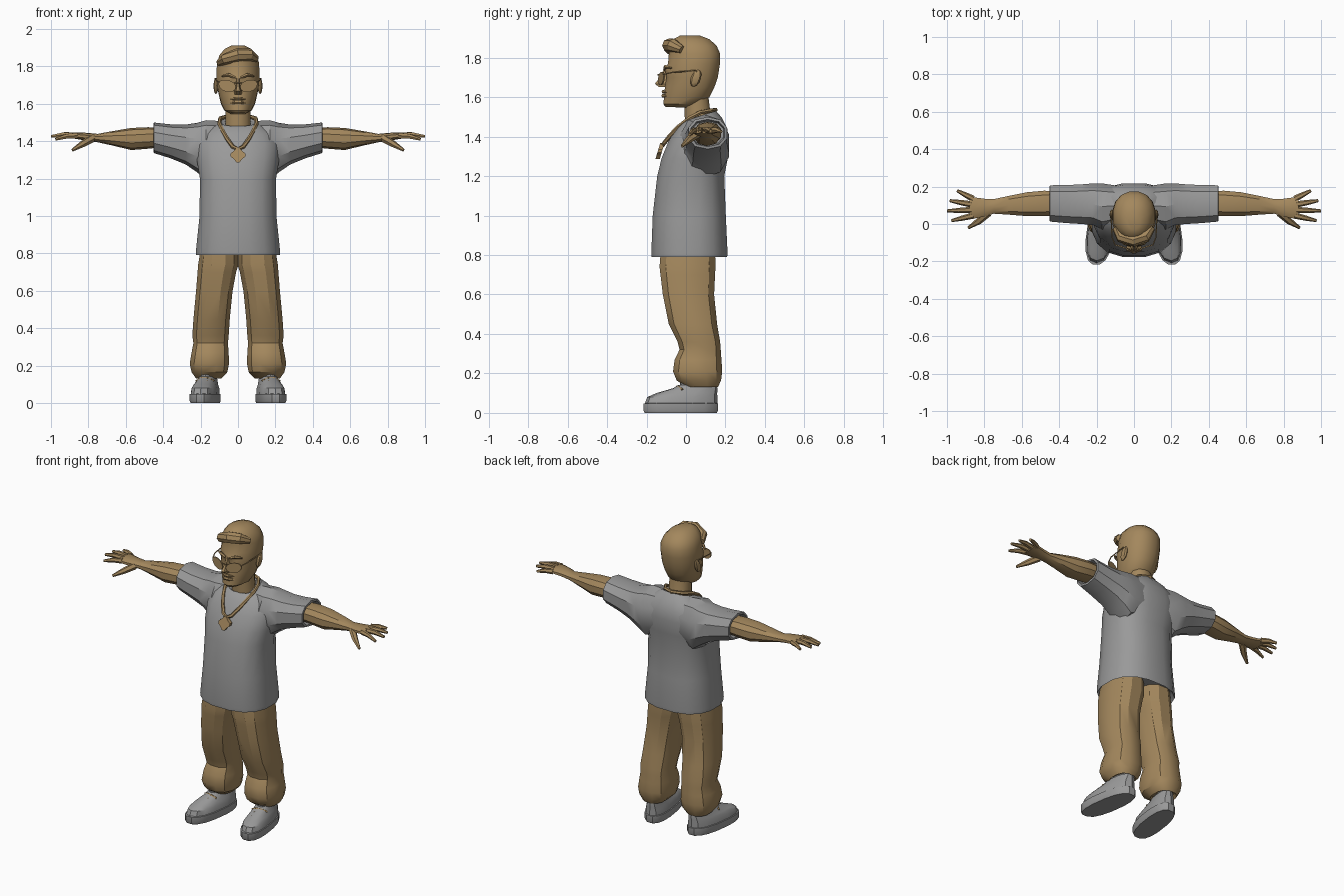
import bpy, bmesh, math
from mathutils import Vector


def material(name, rgb):
    m = bpy.data.materials.new(name)
    m.diffuse_color = (*rgb, 1)
    return m


TAN = material("warm tan", (0.37, 0.245, 0.11))
GREY = material("mid grey", (0.32, 0.32, 0.32))


def finish(name, bm, mat, mirror=False, angle=32):
    bmesh.ops.recalc_face_normals(bm, faces=bm.faces[:])
    me = bpy.data.meshes.new(name)
    bm.to_mesh(me)
    bm.free()
    ob = bpy.data.objects.new(name, me)
    bpy.context.collection.objects.link(ob)
    me.materials.append(mat)
    bpy.ops.object.select_all(action='DESELECT')
    ob.select_set(True)
    bpy.context.view_layer.objects.active = ob
    bpy.ops.object.shade_smooth_by_angle(angle=math.radians(angle))
    if mirror:
        ob.modifiers.new("mirror", 'MIRROR').use_mirror_merge = False
    return ob


def skin(bm, rings, closed=False):
    """Bridge rings of points; cap the ends unless the path is closed."""
    vs = [[bm.verts.new(p) for p in r] for r in rings]
    n = len(vs[0])
    pairs = list(zip(vs, vs[1:])) + ([(vs[-1], vs[0])] if closed else [])
    for a, b in pairs:
        for i in range(n):
            j = (i + 1) % n
            bm.faces.new((a[i], a[j], b[j], b[i]))
    if not closed:
        bm.faces.new(vs[0])
        bm.faces.new(vs[-1])


def loft(name, rows, mat, axis='z', n=14, e=2.5, mirror=False, warp=None):
    """rows: position along axis, then low/high bounds of each cross axis, optional tilt."""
    rings = []
    for pos, a0, a1, b0, b1, *tilt in rows:
        ring = []
        for i in range(n):
            t = 2 * math.pi * (i + 0.5) / n
            c, s = math.cos(t), math.sin(t)
            fit = math.cos(math.pi / n) if n < 12 else 0.99
            a = (a0 + a1) / 2 + (a1 - a0) / 2 * math.copysign(abs(c / fit) ** (2 / e), c)
            db = (b1 - b0) / 2 * math.copysign(abs(s / fit) ** (2 / e), s)
            b = (b0 + b1) / 2 + db
            q = pos + (tilt[0] * db if tilt else 0)
            p = Vector((a, b, q) if axis == 'z' else (q, a, b))
            ring.append(warp(p) if warp else p)
        rings.append(ring)
    bm = bmesh.new()
    skin(bm, rings)
    return finish(name, bm, mat, mirror)


def tube(bm, pts, radii, n=6, closed=False):
    pts = [Vector(p) for p in pts]
    rings = []
    for k, p in enumerate(pts):
        a = pts[k - 1] if (k or closed) else p
        b = pts[(k + 1) % len(pts)] if (k < len(pts) - 1 or closed) else p
        d = (b - a).normalized()
        u = d.cross(Vector((0, 0, 1)) if abs(d.z) < 0.9 else Vector((0, 1, 0))).normalized()
        w = d.cross(u)
        rings.append([p + radii[k] * (math.cos(2 * math.pi * i / n) * u + math.sin(2 * math.pi * i / n) * w)
                      for i in range(n)])
    skin(bm, rings, closed)


def plate(bm, outline, depth):
    """Extrude a front-facing outline backwards along y."""
    skin(bm, [outline, [p + Vector((0, depth, 0)) for p in outline]])


# shirt body, hem tucked up inside
loft("shirt_body", [
    (0.83, -.20, .20, -.15, .185), (0.79, -.225, .225, -.175, .21), (0.81, -.227, .227, -.177, .212),
    (1.0, -.207, .207, -.17, .203), (1.2, -.205, .205, -.147, .195), (1.29, -.22, .22, -.125, .213),
    (1.38, -.225, .225, -.088, .218), (1.44, -.2, .2, -.05, .21), (1.487, -.14, .14, -.02, .182, .1),
    (1.505, -.095, .095, -.012, .152, .3), (1.49, -.07, .07, 0, .14, .3)], GREY, n=16)

# sleeves with hollow cuffs
loft("sleeve", [
    (.06, .0, .2, 1.25, 1.50), (.17, -.03, .217, 1.20, 1.505), (.22, -.005, .217, 1.24, 1.492),
    (.28, .0, .212, 1.28, 1.484), (.36, .005, .208, 1.312, 1.486), (.45, .013, .207, 1.34, 1.496),
    (.452, .025, .195, 1.352, 1.484), (.42, .03, .19, 1.36, 1.475)], GREY, 'x', 10, 2.3, True)

# arm down to the palm
loft("arm", [
    (.40, .045, .175, 1.37, 1.468), (.48, .042, .178, 1.362, 1.472), (.57, .042, .17, 1.355, 1.468),
    (.67, .05, .15, 1.378, 1.452), (.75, .055, .133, 1.395, 1.438), (.80, .04, .135, 1.402, 1.443),
    (.85, .03, .142, 1.41, 1.446), (.88, .035, .145, 1.415, 1.445)], TAN, 'x', 10, 2.3, True)

# fingers and thumb
bm = bmesh.new()
for base, tip in (((.86, .135, 1.43), (.945, .178, 1.425)), ((.87, .105, 1.432), (.985, .125, 1.428)),
                  ((.87, .075, 1.432), (1.0, .07, 1.425)), ((.86, .045, 1.43), (.975, .018, 1.41))):
    base, tip = Vector(base), Vector(tip)
    knuckle = base.lerp(tip, .5) + Vector((0, 0, .006))
    tube(bm, (base, knuckle, tip), (.017, .014, .008))
tube(bm, ((.78, .06, 1.415), (.83, .015, 1.385), (.885, -.02, 1.352)), (.022, .018, .008))
finish("fingers", bm, TAN, True)

# baggy trousers with bunched cuffs
loft("trouser_leg", [
    (.83, .0, .2, -.13, .15), (.74, -.005, .215, -.137, .152), (.70, .008, .218, -.132, .15),
    (.6, .027, .226, -.12, .145), (.45, .042, .24, -.09, .16), (.36, .048, .246, -.045, .175),
    (.32, .052, .24, -.035, .178), (.27, .048, .25, -.06, .182), (.21, .046, .26, -.068, .186),
    (.165, .055, .25, -.05, .18), (.13, .09, .225, .0, .163), (.15, .1, .21, .01, .15)],
    TAN, n=12, mirror=True)


# shoes turned slightly outwards
def splay(p):
    return Vector((p.x - .14 * (p.y + .03), p.y, p.z))


loft("shoe_sole", [
    (.0, .105, .247, -.21, .158), (.012, .1, .252, -.217, .163), (.048, .1, .252, -.217, .163),
    (.05, .11, .24, -.2, .15)], GREY, n=16, mirror=True, warp=splay)
loft("shoe_upper", [
    (.045, .105, .247, -.208, .157), (.08, .108, .243, -.195, .157), (.10, .117, .234, -.15, .157),
    (.125, .125, .222, -.065, .158), (.14, .13, .217, -.04, .155), (.142, .137, .21, -.03, .142),
    (.23, .13, .21, -.035, .12)], GREY, n=14, mirror=True, warp=splay)
bm = bmesh.new()
for y, z, w in ((-.135, .106, .036), (-.105, .116, .038), (-.075, .126, .04), (-.05, .142, .042)):
    pts = [(.176 + s * w, y + .02 * abs(s) + .008 * s, z - .022 * abs(s)) for s in (-1.15, -.4, .4, 1.15)]
    tube(bm, [splay(Vector(p)) for p in pts], [.0065] * 4, 5)
finish("shoe_laces", bm, TAN, True)

# neck and head
loft("neck", [(1.44, -.075, .075, -.005, .145), (1.50, -.068, .068, -.008, .128),
              (1.60, -.068, .068, -.01, .115)], TAN, n=12, e=2.1)


def face_taper(p):
    return Vector((p.x * (1 - max(0, -p.y) * 1.6), p.y, p.z))


loft("head", [
    (1.548, -.045, .045, -.105, .02, -.05), (1.565, -.075, .075, -.116, .075), (1.60, -.092, .092, -.112, .12),
    (1.65, -.104, .104, -.108, .145), (1.70, -.113, .113, -.1, .162), (1.735, -.116, .116, -.108, .168),
    (1.77, -.116, .116, -.092, .173), (1.82, -.113, .113, -.088, .174), (1.86, -.1, .1, -.085, .156),
    (1.893, -.072, .072, -.065, .12), (1.912, -.035, .035, -.03, .07)], TAN, n=16, e=2.25, warp=face_taper)

# swept fringe
bm = bmesh.new()
tube(bm, ((-.098, -.02, 1.82), (-.07, -.07, 1.838), (0, -.085, 1.862), (.06, -.066, 1.862), (.095, -.02, 1.84)),
     (.02, .03, .036, .034, .02), 8)
finish("fringe", bm, TAN)

# nose, lips and brows
bm = bmesh.new()
rows = ((1.74, .011, -.112), (1.69, .014, -.14), (1.667, .026, -.158), (1.65, .024, -.135))
skin(bm, [[Vector((-w, -.085, z)), Vector((-w * .45, y, z)), Vector((w * .45, y, z)), Vector((w, -.085, z))]
          for z, w, y in rows])
finish("nose", bm, TAN)
bm = bmesh.new()
for z, r in ((1.627, .009), (1.607, .011)):
    tube(bm, ((-.042, -.095, z - .003), (-.015, -.115, z), (.015, -.115, z), (.042, -.095, z - .003)),
         (.003, r, r, .003))
finish("lips", bm, TAN)
bm = bmesh.new()
tube(bm, ((.015, -.108, 1.74), (.05, -.104, 1.755), (.085, -.075, 1.748)), (.008, .01, .005), 5)
finish("brow", bm, TAN, True)

# ears
bm = bmesh.new()
bmesh.ops.create_uvsphere(bm, u_segments=8, v_segments=6, radius=1)
for v in bm.verts:
    v.co = Vector((.118 + .013 * v.co.x, .05 + .026 * v.co.y + .012 * v.co.z, 1.695 + .043 * v.co.z))
finish("ear", bm, TAN, True)

# spectacles: teardrop lenses, bridge and thin side arms
bm = bmesh.new()
lens = []
for i in range(12):
    t = 2 * math.pi * i / 12
    x = .058 + .047 * math.cos(t)
    lens.append(Vector((x, -.142 + (x - .01) * .3, 1.698 + (.036 if math.sin(t) < 0 else .03) * math.sin(t)
                        + .008 * math.cos(t))))
plate(bm, lens, .007)
tube(bm, ((.0, -.142, 1.712), (.022, -.137, 1.712)), (.004, .004), 5)
tube(bm, ((.1, -.115, 1.715), (.117, -.07, 1.725), (.123, .05, 1.735), (.121, .065, 1.71)), [.0035] * 4, 5)
finish("spectacles", bm, TAN, True)

# neck chain
half = [(.06, .125, 1.532), (.095, .07, 1.522), (.1, .02, 1.495), (.08, -.035, 1.452), (.055, -.078, 1.408),
        (.028, -.108, 1.37)]
path = [(0, .15, 1.535)] + half + [(0, -.118, 1.357)] + [(-x, y, z) for x, y, z in reversed(half)]
bm = bmesh.new()
tube(bm, path, [.011] * len(path), 6, True)
finish("chain", bm, TAN)

# notched pendant leaning with the chest
bm = bmesh.new()
outline = []
for i in range(16):
    r = .041 if i % 4 in (0, 1) else .032
    t = 2 * math.pi * (i - .5) / 16
    x, z = r * math.cos(t), r * math.sin(t)
    outline.append(Vector((x, -.143 + .3 * z, 1.326 + z)))
plate(bm, outline, .022)
finish("pendant", bm, TAN)
